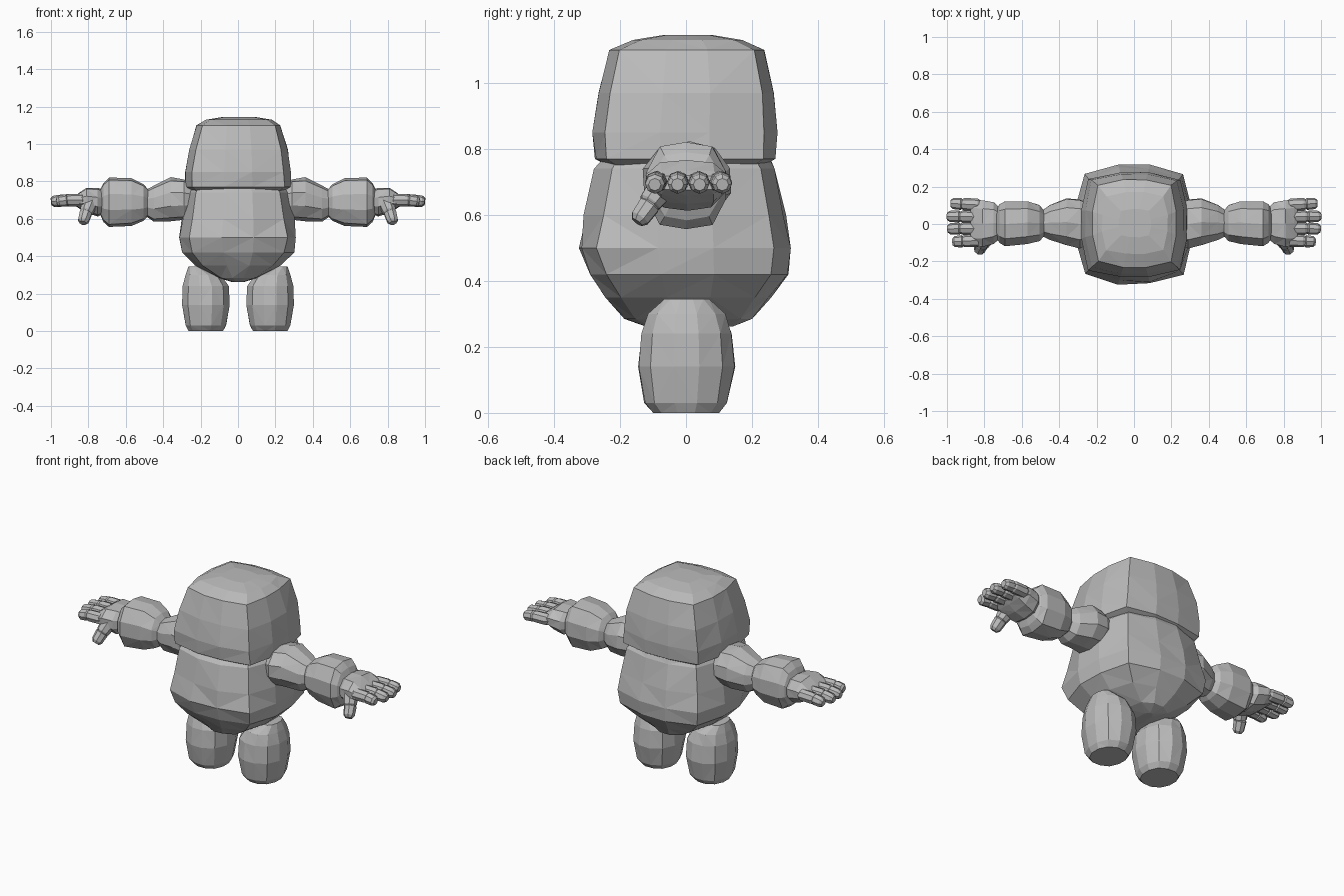
import bpy, bmesh, math, random
from mathutils import Vector

stone = bpy.data.materials.new("stone_grey")
stone.diffuse_color = (0.5, 0.5, 0.5, 1)


def loft(name, rings, axis="z", sides=12, power=2.6, rough=0.0, mirror=False, seed=1):
    """Faceted block through rings of (position, low_a, high_a, low_b, high_b)."""
    rng = random.Random(seed)
    bm = bmesh.new()
    loops = []
    for pos, a0, a1, b0, b1 in rings:
        loop = []
        for i in range(sides):
            t = 2 * math.pi * (i + 0.5) / sides
            c, s = math.cos(t), math.sin(t)
            k = (abs(c) ** power + abs(s) ** power) ** (-1 / power)
            # stretch so the outermost points touch the given extents
            m = math.cos(math.pi / sides)
            k0 = (m ** power + math.sin(math.pi / sides) ** power) ** (-1 / power) * m
            k *= (1 + rng.uniform(-rough, rough)) / k0
            a = (a0 + a1) / 2 + (a1 - a0) / 2 * k * c
            b = (b0 + b1) / 2 + (b1 - b0) / 2 * k * s
            loop.append(bm.verts.new((a, b, pos) if axis == "z" else (pos, a, b)))
        loops.append(loop)
    for lo, hi in zip(loops, loops[1:]):
        for i in range(sides):
            j = (i + 1) % sides
            bm.faces.new((lo[i], lo[j], hi[j], hi[i]))
    bm.faces.new(loops[0][::-1])
    bm.faces.new(loops[-1])
    return finish(name, bm, mirror)


def finish(name, bm, mirror):
    bmesh.ops.recalc_face_normals(bm, faces=bm.faces[:])
    bmesh.ops.triangulate(bm, faces=[f for f in bm.faces if len(f.verts) == 4])
    me = bpy.data.meshes.new(name)
    bm.to_mesh(me)
    bm.free()
    me.materials.append(stone)
    ob = bpy.data.objects.new(name, me)
    bpy.context.collection.objects.link(ob)
    if mirror:
        ob.modifiers.new("mirror", "MIRROR").use_axis = (True, False, False)
    return ob


def segment(name, start, end, r0, r1, sides=8):
    """Small rounded stone between two points."""
    start, end = Vector(start), Vector(end)
    d = end - start
    q = d.to_track_quat("Z", "Y")
    bm = bmesh.new()
    loops = []
    for t, s in ((0, 0.7), (0.15, 1), (0.8, 1), (1, 0.65)):
        r = (r0 + (r1 - r0) * t) * s
        loops.append([bm.verts.new(start + d * t + q @ Vector(
            (r * math.cos(2 * math.pi * i / sides), r * math.sin(2 * math.pi * i / sides), 0)))
            for i in range(sides)])
    for lo, hi in zip(loops, loops[1:]):
        for i in range(sides):
            j = (i + 1) % sides
            bm.faces.new((lo[i], lo[j], hi[j], hi[i]))
    bm.faces.new(loops[0][::-1])
    bm.faces.new(loops[-1])
    finish(name, bm, True)


# Head: boxy boulder tapering upward
loft("head", [
    (0.745, -0.24, 0.24, -0.23, 0.23),
    (0.77, -0.28, 0.285, -0.275, 0.27),
    (0.85, -0.28, 0.28, -0.282, 0.275),
    (0.97, -0.26, 0.265, -0.265, 0.268),
    (1.10, -0.22, 0.225, -0.23, 0.235),
    (1.13, -0.17, 0.18, -0.16, 0.17),
    (1.145, -0.08, 0.09, -0.07, 0.08)], power=5, rough=0.012, seed=3)

# Torso: pear-shaped boulder with a rounded keel underneath
loft("torso", [
    (0.262, -0.03, 0.03, -0.12, 0.14),
    (0.285, -0.11, 0.11, -0.185, 0.20),
    (0.35, -0.225, 0.225, -0.24, 0.255),
    (0.42, -0.30, 0.30, -0.295, 0.305),
    (0.50, -0.315, 0.315, -0.322, 0.32),
    (0.60, -0.30, 0.30, -0.305, 0.30),
    (0.74, -0.27, 0.275, -0.275, 0.27),
    (0.775, -0.25, 0.25, -0.25, 0.25)], power=3.6, rough=0.02, seed=5)

# Legs: egg-shaped stones with flat soles
loft("leg", [
    (0.0, 0.08, 0.265, -0.10, 0.10),
    (0.03, 0.065, 0.28, -0.125, 0.125),
    (0.14, 0.045, 0.30, -0.145, 0.148),
    (0.24, 0.05, 0.295, -0.135, 0.138),
    (0.30, 0.09, 0.28, -0.115, 0.118),
    (0.345, 0.19, 0.265, -0.065, 0.07)], power=2.3, rough=0.015, mirror=True, seed=7)

# Upper arm, forearm and palm, strung along x
loft("upper_arm", [
    (0.22, -0.10, 0.10, 0.62, 0.78),
    (0.29, -0.13, 0.13, 0.60, 0.81),
    (0.36, -0.115, 0.135, 0.59, 0.82),
    (0.45, -0.085, 0.10, 0.59, 0.775),
    (0.50, -0.06, 0.065, 0.62, 0.75)], "x", 10, 2.4, 0.025, True, 11)
loft("forearm", [
    (0.475, -0.06, 0.065, 0.62, 0.75),
    (0.505, -0.09, 0.10, 0.59, 0.785),
    (0.57, -0.105, 0.12, 0.565, 0.815),
    (0.69, -0.12, 0.12, 0.56, 0.82),
    (0.72, -0.10, 0.105, 0.585, 0.79),
    (0.735, -0.075, 0.08, 0.62, 0.76)], "x", 10, 3, 0.02, True, 13)
loft("palm", [
    (0.71, -0.07, 0.08, 0.63, 0.75),
    (0.75, -0.105, 0.115, 0.615, 0.765),
    (0.81, -0.12, 0.125, 0.635, 0.765),
    (0.855, -0.115, 0.125, 0.66, 0.735),
    (0.875, -0.10, 0.11, 0.675, 0.72)], "x", 10, 3, 0.02, True, 17)

# Fingers: two knuckle stones each
for n, (y, tip) in enumerate(((-0.092, 0.97), (-0.025, 0.997), (0.04, 1.0), (0.107, 0.98)), 1):
    mid = (0.85 + tip) / 2
    segment(f"finger_{n}_base", (0.82, y * 0.95, 0.70), (mid + 0.015, y, 0.70), 0.034, 0.033)
    segment(f"finger_{n}_tip", (mid, y, 0.70), (tip, y * 1.03, 0.692), 0.033, 0.029)

# Thumb: points forward and down
segment("thumb_base", (0.79, -0.07, 0.69), (0.815, -0.118, 0.625), 0.045, 0.035)
segment("thumb_tip", (0.812, -0.105, 0.638), (0.83, -0.148, 0.578), 0.036, 0.030)
